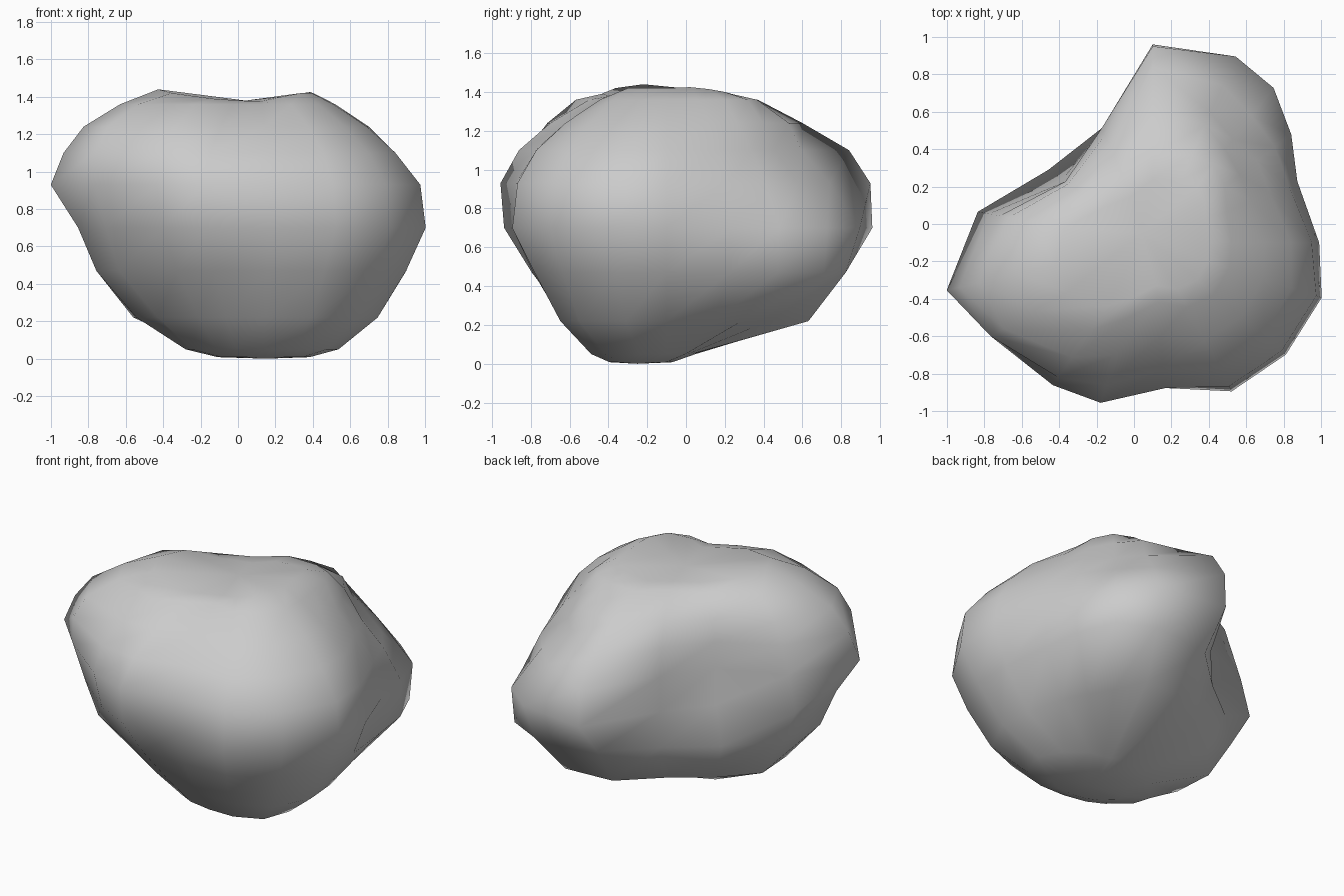
import bpy, bmesh, math
from mathutils import Vector

# Contours of the boulder: height -> radii around CENTRE at the shared feature angles
CENTRE = (0.10, -0.10)
ANGLES = [0, 23, 38, 52, 66, 90, 114, 145, 170, 193, 210, 235, 252, 275, 298, 320, 342]
CONTOURS = {
    0.05: [.36, .25, .18, .16, .15, .15, .15, .18, .28, .39, .40, .38, .38, .39, .44, .49, .46],
    0.22: [.63, .62, .63, .67, .80, .71, .55, .57, .67, .66, .61, .54, .53, .54, .62, .70, .68],
    0.47: [.80, .83, .93, 1.03, 1.01, .87, .67, .68, .82, .88, .85, .74, .73, .69, .77, .84, .84],
    0.70: [.89, .84, .94, 1.05, 1.09, 1.06, .66, .59, .95, .98, .93, .88, .88, .78, .90, .93, .95],
    0.93: [.85, .79, .83, .86, .92, 1.05, .67, .57, .89, 1.13, 1.0, .93, .90, .78, .87, .90, .92],
    1.10: [.74, .68, .71, .70, .76, .94, .63, .57, .83, 1.06, 1.0, .88, .80, .68, .76, .78, .78],
    1.24: [.60, .57, .59, .63, .69, .70, .55, .55, .78, .95, .92, .75, .63, .50, .59, .62, .62],
    1.36: [.42, .43, .49, .53, .51, .47, .38, .45, .66, .75, .73, .57, .42, .32, .39, .43, .43],
}
# Heights round the crown: a hump on the left, a ridge on the right, a saddle between
CROWN = [1.42, 1.425, 1.415, 1.40, 1.39, 1.375, 1.37, 1.38, 1.42, 1.44,
         1.42, 1.39, 1.38, 1.375, 1.40, 1.42, 1.42]
bm = bmesh.new()


def ring(radii, heights):
    """One closed loop of vertices."""
    loop = []
    for deg, r, z in zip(ANGLES, radii, heights):
        a = math.radians(deg)
        loop.append(bm.verts.new((CENTRE[0] + r * math.cos(a),
                                  CENTRE[1] + r * math.sin(a), z)))
    return loop


n = len(ANGLES)
rings = [ring(radii, [z] * n) for z, radii in CONTOURS.items()]
rings.append(ring([r * 0.72 for r in CONTOURS[1.36]], CROWN))

# Nearly flat foot inside the lowest contour
base = bm.verts.new((0.15, -0.25, 0.0))
foot = []
for v in rings[0]:
    p = base.co.lerp(v.co, 0.6)
    foot.append(bm.verts.new(Vector((p.x, p.y, 0.008))))
rings.insert(0, foot)

# Skin between neighbouring rings
for low, high in zip(rings, rings[1:]):
    for i in range(n):
        j = (i + 1) % n
        bm.faces.new((low[i], low[j], high[j], high[i]))

# Close underside and crown with fans
top = bm.verts.new((0.04, -0.05, 1.38))
for i in range(n):
    j = (i + 1) % n
    bm.faces.new((base, rings[0][j], rings[0][i]))
    bm.faces.new((top, rings[-1][i], rings[-1][j]))

bmesh.ops.recalc_face_normals(bm, faces=bm.faces)
for f in bm.faces:
    f.smooth = True

mesh = bpy.data.meshes.new("boulder")
bm.to_mesh(mesh)
bm.free()
boulder = bpy.data.objects.new("boulder", mesh)
bpy.context.collection.objects.link(boulder)
